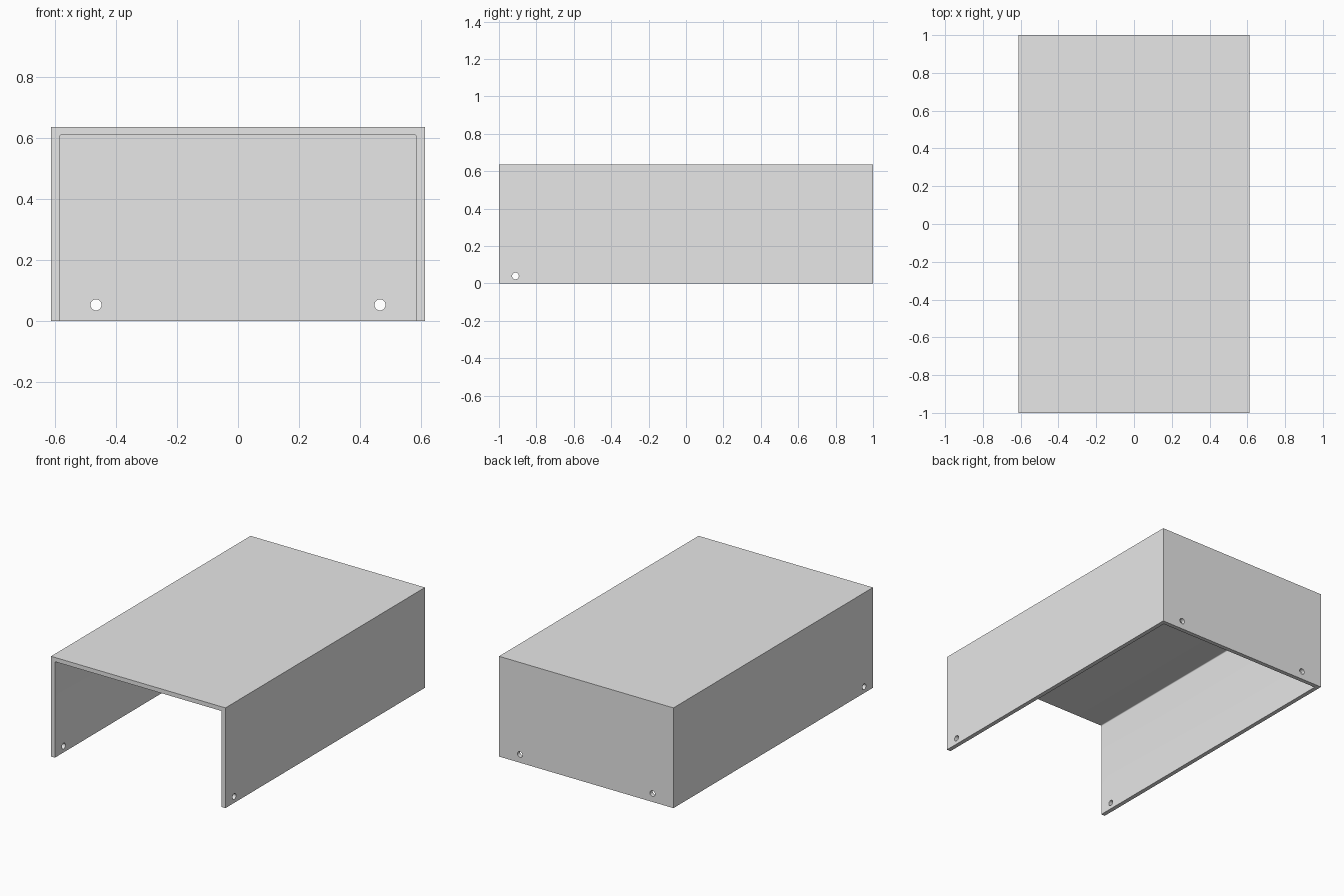
import bpy
import bmesh
from math import pi
from mathutils import Matrix, Vector

default = bpy.data.objects.get("Cube")
if default:
    bpy.data.objects.remove(default, do_unlink=True)

HALF_W, HALF_L, HEIGHT = 0.612, 1.0, 0.636
WALL = 0.027
HOLE_R = 0.018

grey = bpy.data.materials.new("light_grey")
grey.use_nodes = True
grey.diffuse_color = (0.8, 0.8, 0.8, 1)
grey.node_tree.nodes["Principled BSDF"].inputs["Base Color"].default_value = (0.8, 0.8, 0.8, 1)


def make_object(name, bm):
    mesh = bpy.data.meshes.new(name)
    bmesh.ops.recalc_face_normals(bm, faces=bm.faces)
    bm.to_mesh(mesh)
    bm.free()
    mesh.materials.append(grey)
    obj = bpy.data.objects.new(name, mesh)
    bpy.context.collection.objects.link(obj)
    return obj


def box(low, high):
    low, high = Vector(low), Vector(high)
    bm = bmesh.new()
    bmesh.ops.create_cube(bm, size=1, matrix=Matrix.Translation((low + high) / 2)
                          @ Matrix.Diagonal((high - low).to_4d()))
    return bm


def drill(name, centre, axis):
    bm = bmesh.new()
    turn = Matrix.Rotation(pi / 2, 4, "Y" if axis == "X" else "X")
    bmesh.ops.create_cone(bm, cap_ends=True, segments=32, radius1=HOLE_R, radius2=HOLE_R,
                          depth=0.2, matrix=Matrix.Translation(centre) @ turn)
    return make_object(name, bm)


# Outer block of the cover
cover = make_object("cover", box((-HALF_W, -HALF_L, 0), (HALF_W, HALF_L, HEIGHT)))

# Cavity, open at the front and bottom, with softened upper corners
inner_top = HEIGHT - WALL
bm = box((-HALF_W + WALL, -HALF_L - 0.1, -0.1), (HALF_W - WALL, HALF_L - WALL, inner_top))
upper = [e for e in bm.edges
         if all(v.co.z > inner_top - 0.01 for v in e.verts)
         and abs(e.verts[0].co.x - e.verts[1].co.x) < 0.01]
bmesh.ops.bevel(bm, geom=upper, offset=0.006, segments=4, profile=0.5, affect="EDGES")
cutters = [make_object("cavity_cutter", bm)]

# Screw holes: one near the front of each side, two low on the back
for label, side in (("left", 1), ("right", -1)):
    cutters.append(drill(label + "_side_hole_cutter", (side * HALF_W, -0.912, 0.04), "X"))
    cutters.append(drill(label + "_back_hole_cutter", (side * 0.465, HALF_L, 0.053), "Y"))

for cutter in cutters:
    cutter.hide_render = True
    mod = cover.modifiers.new(cutter.name, "BOOLEAN")
    mod.operation = "DIFFERENCE"
    mod.solver = "EXACT"
    mod.object = cutter

# Bake the cuts, then drop the cutters
depsgraph = bpy.context.evaluated_depsgraph_get()
cut_mesh = bpy.data.meshes.new_from_object(cover.evaluated_get(depsgraph))
cover.modifiers.clear()
cover.data = cut_mesh
cut_mesh.materials.clear()
cut_mesh.materials.append(grey)
for poly in cut_mesh.polygons:
    poly.material_index = 0
for cutter in cutters:
    bpy.data.objects.remove(cutter, do_unlink=True)

# Smooth hole walls, crisp sheet edges
bpy.ops.object.select_all(action="DESELECT")
cover.select_set(True)
bpy.context.view_layer.objects.active = cover
bpy.ops.object.shade_smooth_by_angle()
